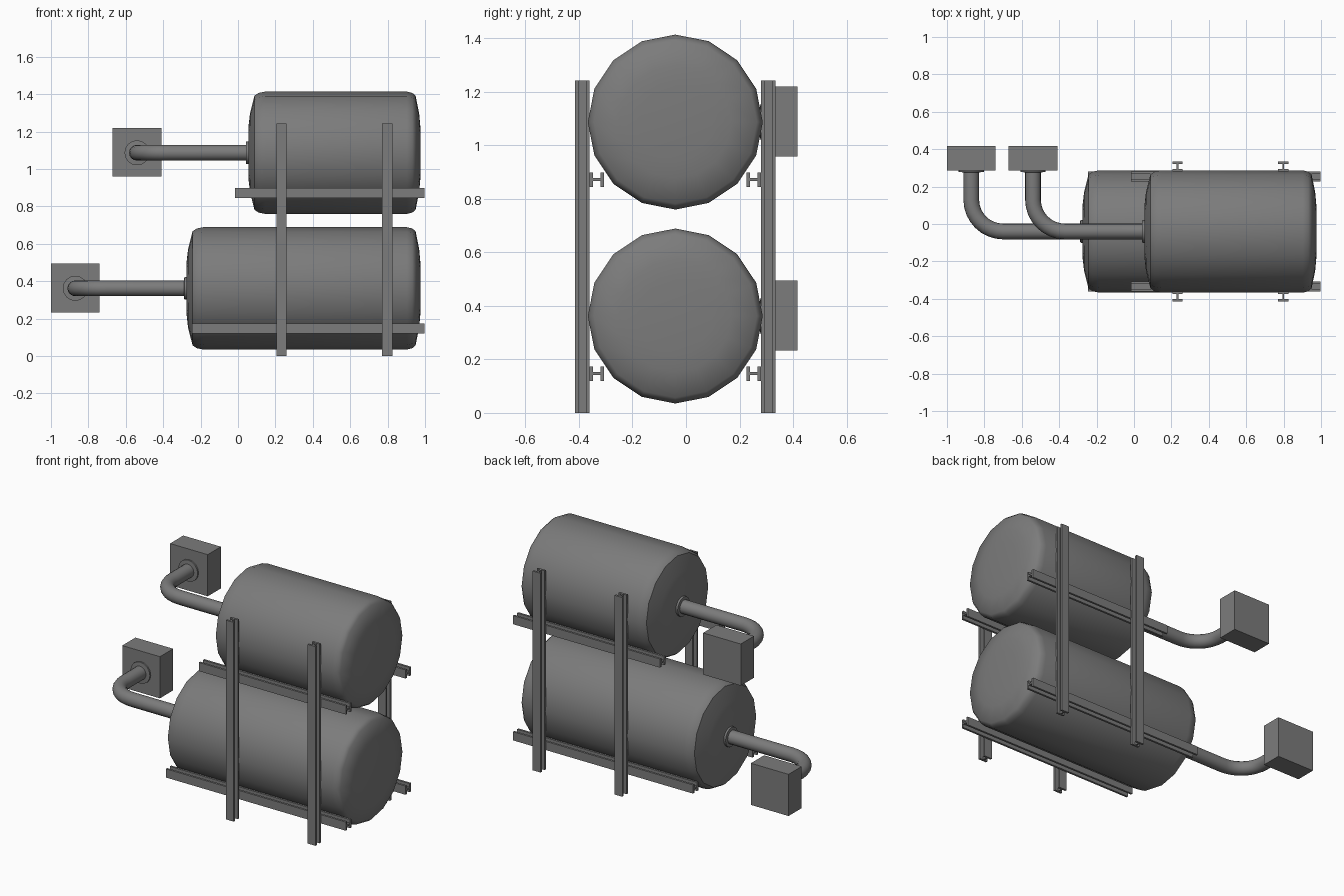
import bpy, bmesh, math
from mathutils import Vector

cube = bpy.data.objects.get("Cube")
if cube:
    bpy.data.objects.remove(cube, do_unlink=True)

steel = bpy.data.materials.new("grey_steel")
steel.use_nodes = True
GREY = (0.2, 0.2, 0.2, 1)
steel.diffuse_color = GREY
steel.node_tree.nodes["Principled BSDF"].inputs["Base Color"].default_value = GREY

MID_Y = -0.04


def finish(name, bm, smooth=False):
    bmesh.ops.recalc_face_normals(bm, faces=bm.faces)
    mesh = bpy.data.meshes.new(name)
    bm.to_mesh(mesh)
    bm.free()
    obj = bpy.data.objects.new(name, mesh)
    bpy.context.collection.objects.link(obj)
    mesh.materials.append(steel)
    if smooth:
        bpy.ops.object.select_all(action="DESELECT")
        obj.select_set(True)
        bpy.context.view_layer.objects.active = obj
        bpy.ops.object.shade_smooth_by_angle(angle=math.radians(40))
    return obj


def loft(name, rings, sides):
    """Skin a list of (centre, direction, radius) rings and cap both ends."""
    bm = bmesh.new()
    loops = []
    for centre, direction, radius in rings:
        up = Vector((0, 0, 1))
        side = Vector(direction).normalized().cross(up)
        angles = [2 * math.pi * i / sides for i in range(sides)]
        loops.append([bm.verts.new(Vector(centre) + radius * (math.cos(a) * up + math.sin(a) * side))
                      for a in angles])
    for a, b in zip(loops, loops[1:]):
        for i in range(sides):
            j = (i + 1) % sides
            bm.faces.new((a[i], a[j], b[j], b[i]))
    bm.faces.new(loops[0])
    bm.faces.new(loops[-1])
    return finish(name, bm, True)


def tank(name, x0, x1, z):
    cap = [(0, 0.14), (0.008, 0.21), (0.032, 0.305), (0.054, 0.32), (0.09, 0.327)]
    profile = [(x0 + d, r) for d, r in cap] + [(x1 - d * 0.8, r) for d, r in reversed(cap)]
    loft(name, [((x, MID_Y, z), (1, 0, 0), r) for x, r in profile], 16)


def pipe(name, x_tank, x_box, z, radius=0.042, bend=0.17):
    # Flared outlet on the tank, quarter bend, flared inlet on the box
    rings = [((x_tank + 0.02, MID_Y, z), (-1, 0, 0), 0.062),
             ((x_tank - 0.012, MID_Y, z), (-1, 0, 0), 0.06),
             ((x_tank - 0.014, MID_Y, z), (-1, 0, 0), radius)]
    for i in range(9):
        t = math.pi / 2 * i / 8
        rings.append(((x_box + bend * (1 - math.sin(t)), MID_Y + bend * (1 - math.cos(t)), z),
                      (-math.cos(t), math.sin(t), 0), radius))
    for y, r in ((0.276, radius), (0.278, 0.067), (0.3, 0.067)):
        rings.append(((x_box, y, z), (0, 1, 0), r))
    loft(name, rings, 16)


def box(name, x, y, z, size):
    bm = bmesh.new()
    bmesh.ops.create_cube(bm, size=1)
    bmesh.ops.scale(bm, vec=size, verts=bm.verts)
    bmesh.ops.translate(bm, vec=(x, y, z), verts=bm.verts)
    finish(name, bm)


def i_beam(name, start, end, across):
    """I-section from start to end; flanges face +-y and spread along 'across'."""
    h, t, w = 0.027, 0.014, 0.005
    half = [(-h, -h), (h, -h), (h, -t), (w, -t)]
    section = half + [(u, -v) for u, v in reversed(half)]
    section += [(-w, t), (-w, -t), (-h, -t)]
    section[section.index((-h, h)) + 1:] = [(-h, t), (-w, t), (-w, -t), (-h, -t)]
    bm = bmesh.new()
    face = bm.faces.new([bm.verts.new(Vector(start) + Vector(across) * u + Vector((0, v, 0)))
                         for u, v in section])
    out = bmesh.ops.extrude_face_region(bm, geom=[face])
    verts = [g for g in out["geom"] if isinstance(g, bmesh.types.BMVert)]
    bmesh.ops.translate(bm, vec=Vector(end) - Vector(start), verts=verts)
    finish(name, bm)


# Tanks, pipes and boxes: level, tank start x, rail start x, box x, height
levels = [("lower", -0.275, -0.245, -0.87, 0.362), ("upper", 0.056, -0.017, -0.54, 1.087)]
for level, x0, rail_x, box_x, z in levels:
    tank(level + "_tank", x0, 0.975, z)
    pipe(level + "_pipe", x0, box_x, z)
    box(level + "_box", box_x, 0.352, z + 0.002, (0.26, 0.13, 0.26))
    # Support rails
    for side, s in (("front", -1), ("back", 1)):
        y = MID_Y + s * 0.294
        i_beam(f"{level}_{side}_rail", (rail_x, y, z - 0.215), (0.997, y, z - 0.215), (0, 0, 1))

# Upright posts
for side, s in (("front", -1), ("back", 1)):
    for end, x in (("right", 0.233), ("left", 0.798)):
        y = MID_Y + s * 0.347
        i_beam(f"{side}_{end}_post", (x, y, 0), (x, y, 1.243), (1, 0, 0))
